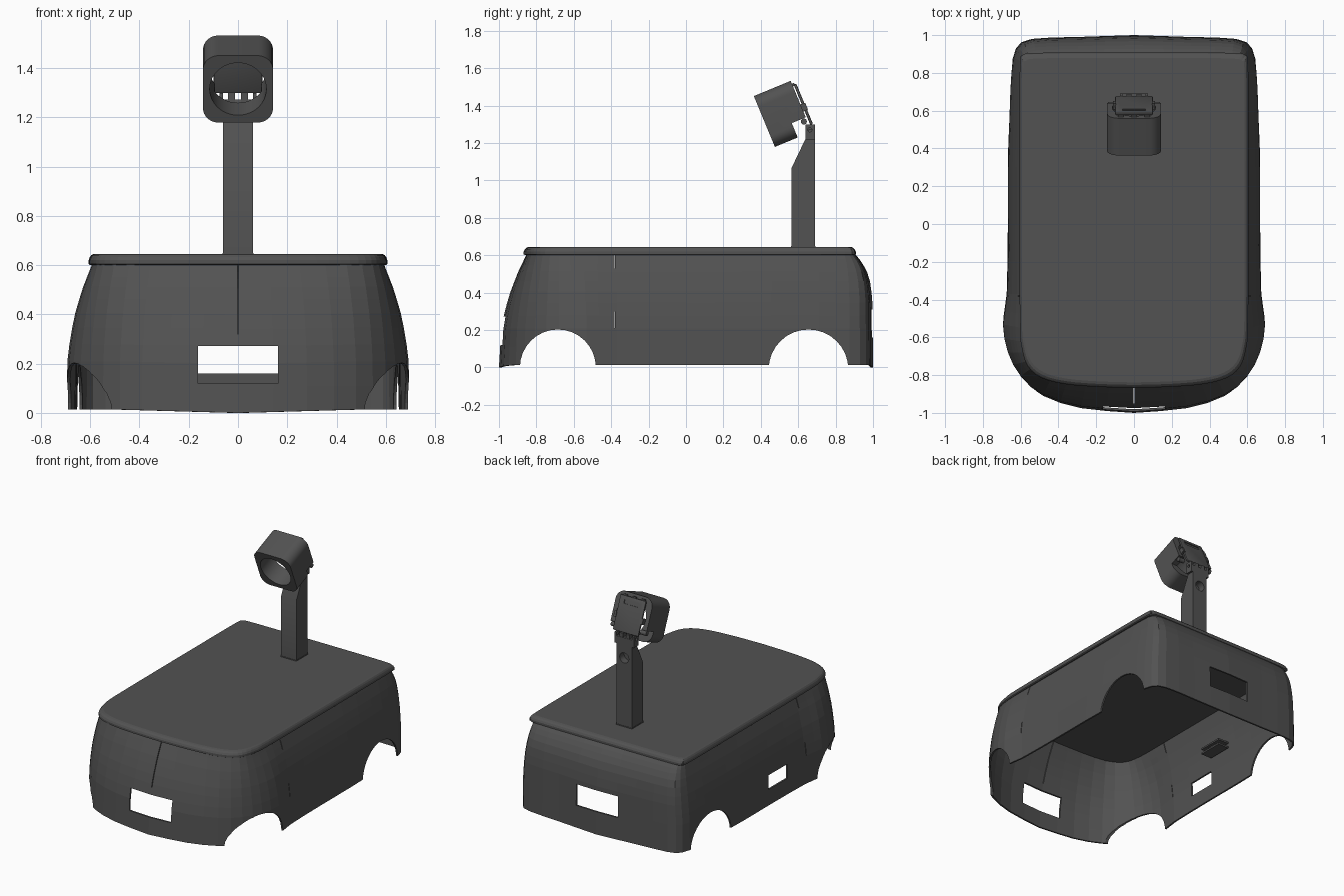
import bpy, bmesh, math
from mathutils import Matrix, Vector

if "Cube" in bpy.data.objects:
    bpy.data.objects.remove(bpy.data.objects["Cube"])

dark = bpy.data.materials.new('dark_grey')
dark.diffuse_color = (.085, .085, .085, 1)
dark.use_nodes = True
dark.node_tree.nodes["Principled BSDF"].inputs["Base Color"].default_value = dark.diffuse_color


def finish(name, bm, matrix=Matrix()):
    bmesh.ops.recalc_face_normals(bm, faces=bm.faces)
    me = bpy.data.meshes.new(name)
    bm.to_mesh(me)
    bm.free()
    ob = bpy.data.objects.new(name, me)
    me.transform(matrix)
    me.materials.append(dark)
    bpy.context.collection.objects.link(ob)
    return ob


def box(name, x, y, z, matrix=Matrix()):
    bm = bmesh.new()
    size = [b - a for a, b in (x, y, z)]
    mid = [(a + b) / 2 for a, b in (x, y, z)]
    bmesh.ops.create_cube(bm, size=1, matrix=Matrix.Translation(mid) @ Matrix.Diagonal((*size, 1)))
    return finish(name, bm, matrix)


def cyl(name, r, length, centre, axis, matrix=Matrix(), n=48):
    bm = bmesh.new()
    rot = Matrix.Rotation(math.pi / 2, 4, 'Y' if axis == 'X' else 'X')
    bmesh.ops.create_cone(bm, cap_ends=True, segments=n, radius1=r, radius2=r, depth=length,
                          matrix=Matrix.Translation(centre) @ rot)
    return finish(name, bm, matrix)


def loft(name, rings, caps=True, matrix=Matrix()):
    bm = bmesh.new()
    vs = [[bm.verts.new(p) for p in ring] for ring in rings]
    n = len(rings[0])
    for a, b in zip(vs, vs[1:]):
        for i in range(n):
            bm.faces.new((a[i], a[(i + 1) % n], b[(i + 1) % n], b[i]))
    if caps:
        bm.faces.new(vs[0])
        bm.faces.new(vs[-1])
    return finish(name, bm, matrix)


def apply_mods(ob):
    dg = bpy.context.evaluated_depsgraph_get()
    me = bpy.data.meshes.new_from_object(ob.evaluated_get(dg))
    ob.modifiers.clear()
    ob.data = me


def cut(ob, cutters):
    for c in cutters:
        m = ob.modifiers.new('cut', 'BOOLEAN')
        m.operation, m.solver, m.object = 'DIFFERENCE', 'EXACT', c
    apply_mods(ob)
    for c in cutters:
        bpy.data.objects.remove(c)


def spline(pts, steps=2):
    out = []
    p = [Vector(q) for q in pts]
    p = [2 * p[0] - p[1]] + p + [2 * p[-1] - p[-2]]
    for i in range(1, len(p) - 2):
        a, b, c, d = p[i - 1:i + 3]
        for k in range(steps):
            t = k / steps
            out.append(0.5 * (2 * b + (c - a) * t + (2 * a - 5 * b + 4 * c - d) * t * t
                              + (3 * b - a - 3 * c + d) * t ** 3))
    return out + [p[-2]]


def mirror_ring(half):
    return half + [Vector((-q.x, q.y)) for q in half[-2:0:-1]]


def lerp_table(t, table):
    for (a, u), (b, v) in zip(table, table[1:]):
        if t <= b:
            return u + (v - u) * (t - a) / (b - a)
    return table[-1][1]


# Body shell: bottom outline blended into the smaller top outline
low = mirror_ring(spline([(0, -1), (.28, -.975), (.48, -.91), (.6, -.81), (.67, -.68), (.696, -.53),
                          (.674, -.37), (.668, 0), (.668, .3), (.66, .6), (.65, .8), (.625, .93),
                          (.54, .98), (.3, .99), (0, 1)]))
high = mirror_ring(spline([(0, -.85), (.25, -.845), (.44, -.825), (.545, -.765), (.58, -.68), (.59, -.55),
                           (.59, -.37), (.59, 0), (.59, .3), (.59, .6), (.587, .8), (.575, .87),
                           (.52, .895), (.3, .9), (0, .9)]))
front_w = [(0, 0), (.2, .08), (.3, .2), (.4, .4), (.5, .65), (.61, 1)]
side_w = [(0, 0), (.2, .03), (.3, .14), (.4, .33), (.5, .6), (.61, 1)]
rear_w = [(0, 0), (.35, .03), (.45, .13), (.52, .35), (.57, .65), (.61, 1)]
rings = []
for z in (0, .1, .2, .27, .34, .4, .46, .51, .55, .58, .61):
    ring = []
    for a, b in zip(low, high):
        wy = lerp_table(z, rear_w if a.y > 0 else front_w)
        wx = lerp_table(z, side_w)
        lift = .014 * min(1, abs(a.x) / .5) * (1 - z / .61)
        ring.append((a.x + (b.x - a.x) * wx, a.y + (b.y - a.y) * wy, z + lift))
    rings.append(ring)
body = loft('body_shell', rings, caps=False)
m = body.modifiers.new('thickness', 'SOLIDIFY')
m.thickness, m.offset = .012, -1
apply_mods(body)
cut(body, [
    cyl('front_arch', .203, 2, (0, -.685, 0), 'X', n=32),
    cyl('rear_arch', .213, 2, (0, .655, -.01), 'X', n=32),
    box('front_window', (-.163, .163), (-1.1, -.8), (.12, .272)),
    box('rear_window', (-.163, .163), (.8, 1.1), (.16, .31)),
    box('side_window', (-.8, -.5), (-.18, .03), (.125, .225)),
    box('front_seam', (-.0025, .0025), (-1.1, -.7), (.32, .605)),
    box('upper_side_seam', (-.8, .8), (-.383, -.379), (.53, .603)),
    box('lower_side_seam', (-.8, .8), (-.383, -.379), (.21, .3)),
])

# Port bracket inside the left wall
for z in (.31, .345):
    box('bracket_shelf', (-.635, -.55), (.05, .23), (z, z + .012))
box('bracket_post', (-.63, -.57), (.1, .18), (.322, .345))

# Lid with rounded rim
lid_half = spline([(0, -.868), (.2, -.862), (.37, -.847), (.49, -.815), (.562, -.755), (.594, -.655), (.604, -.52),
                   (.606, 0), (.606, .5), (.604, .85), (.59, .893), (.54, .905), (.3, .908), (0, .908)], 3)
lid_ring = mirror_ring(lid_half)
rim = [(.6, .99), (.605, 1), (.62, 1), (.632, .993), (.641, .982), (.645, .967)]
loft('lid', [[(q.x * s, .02 + (q.y - .02) * s, z) for q in lid_ring] for z, s in rim])

# Mast with sloped front and cable hole
side = [(.565, .64), (.69, .64), (.69, 1.272), (.655, 1.272), (.645, 1.235), (.565, 1.068)]
mast = loft('mast', [[(x, y, z) for y, z in side] for x in (-.06, .06)])
cut(mast, [cyl('cable_hole', .036, .1, (0, .69, 1.13), 'Y', n=32)])
box('mast_foot', (-.063, .063), (.562, .693), (.64, .65))

# Tilted head
T = Matrix.Translation((0, .419, 1.315)) @ Matrix.Rotation(math.radians(22.5), 4, 'X')
w, h, r = .142, .147, .062
outline = []
for k, (sx, sz) in enumerate(((1, 1), (-1, 1), (-1, -1), (1, -1))):
    for i in range(9):
        a = math.pi / 2 * (k + i / 8)
        outline.append((sx * (w - r) + r * math.cos(a), sz * (h - r) + r * math.sin(a)))
head = loft('head_housing', [[(x, y, z) for x, z in outline] for y in (0, .213)], matrix=T)
cut(head, [cyl('lens_hole', .115, .6, (0, .1, 0), 'Y', T, 64),
           box('notch', (-.3, .3), (.132, .4), (-.3, -.064), T)])

# Back plate with slot, clips and tabs
plate = box('head_back_plate', (-.1, .1), (.22, .235), (-.112, .122), T)
m = plate.modifiers.new('corners', 'BEVEL')
m.width, m.segments = .006, 2
apply_mods(plate)
cut(plate, [box('slot', (-.06, .06), (.229, .3), (.07, .095), T)])
for x in (-.07, 0, .07):
    box('plate_spacer', (x - .015, x + .015), (.205, .225), (.115, .13), T)
for s in (-1, 1):
    box('plate_clip', sorted((s * .095, s * .112)), (.208, .24), (-.03, .01), T)
    # Hinge ears, knobs and knuckles
    ear = box('hinge_ear', sorted((s * .06, s * .075)), (.64, .69), (1.22, 1.298))
    cut(ear, [cyl('ear_hole', .011, .1, (s * .07, .662, 1.27), 'X', n=20)])
    cyl('hinge_knob', .016, .045, (s * .115, .63, 1.315), 'X', n=20)
    box('hinge_knuckle', sorted((s * .012, s * .04)), (.65, .688), (1.25, 1.3))

# Faceted body panels, smooth head
for ob in bpy.context.scene.objects:
    ob.select_set(ob not in (body,) and ob.name != 'lid')
bpy.context.view_layer.objects.active = head
bpy.ops.object.shade_smooth_by_angle(angle=math.radians(30))
